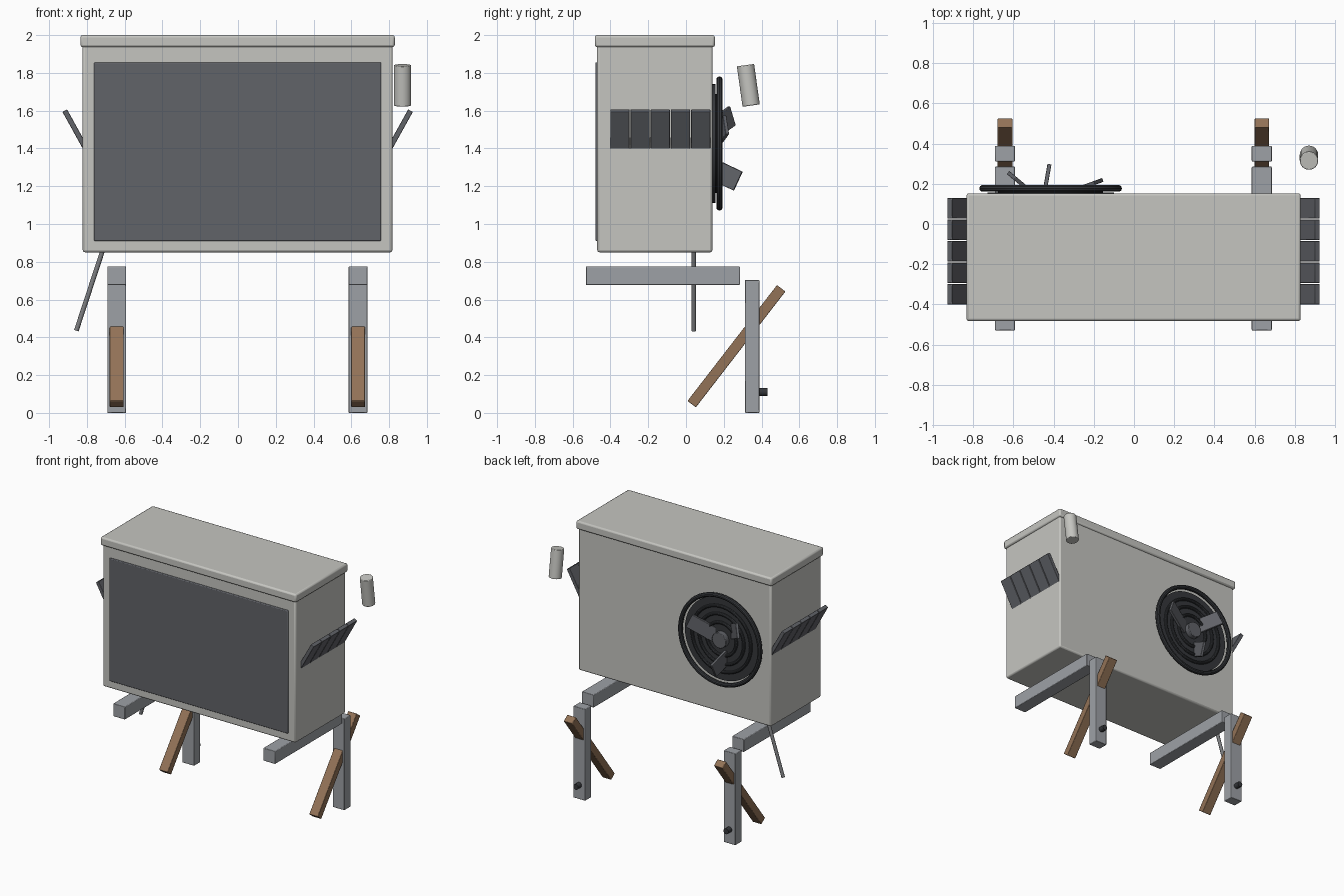
import bpy
from math import radians, cos, sin, pi
from mathutils import Vector

cube = bpy.data.objects.get("Cube")
if cube:
    bpy.data.objects.remove(cube, do_unlink=True)


def material(name, rgb):
    m = bpy.data.materials.new(name)
    m.use_nodes = True
    m.diffuse_color = (*rgb, 1)
    m.node_tree.nodes["Principled BSDF"].inputs["Base Color"].default_value = (*rgb, 1)
    return m


SHELL = material("warm_light_grey", (0.56, 0.56, 0.53))
SLATE = material("slate_grey", (0.12, 0.125, 0.14))
STEEL = material("steel_grey", (0.34, 0.355, 0.38))
ROD = material("mid_grey", (0.20, 0.205, 0.215))
DARK = material("charcoal", (0.035, 0.038, 0.043))
WOOD = material("brown_wood", (0.29, 0.17, 0.095))


def finish(name, mat, bevel=0.0):
    ob = bpy.context.object
    ob.name = name
    ob.data.materials.append(mat)
    if bevel:
        mod = ob.modifiers.new("soft_edges", "BEVEL")
        mod.width = bevel
        mod.segments = 2
    bpy.ops.object.shade_smooth_by_angle(angle=radians(35))
    return ob


def box(name, mat, centre, size, rot=(0, 0, 0), bevel=0.004):
    bpy.ops.mesh.primitive_cube_add(size=1, location=centre, rotation=rot)
    bpy.context.object.scale = size
    bpy.ops.object.transform_apply(location=False, rotation=False, scale=True)
    return finish(name, mat, bevel)


def rod(name, mat, a, b, radius, sides=24, bevel=0.0):
    a, b = Vector(a), Vector(b)
    bpy.ops.mesh.primitive_cylinder_add(vertices=sides, radius=radius,
                                        depth=(b - a).length, location=(a + b) / 2)
    bpy.context.object.rotation_euler = (b - a).to_track_quat("Z", "Y").to_euler()
    return finish(name, mat, bevel)


def ring(name, mat, centre, major, minor):
    bpy.ops.mesh.primitive_torus_add(major_radius=major, minor_radius=minor,
                                     major_segments=48, minor_segments=10,
                                     location=centre, rotation=(pi / 2, 0, 0))
    return finish(name, mat)


# Cabinet, lid and front panel
box("cabinet", SHELL, (-0.002, -0.165, 1.4), (1.64, 0.61, 1.1), bevel=0.012)
box("lid", SHELL, (-0.002, -0.165, 1.968), (1.664, 0.636, 0.064), bevel=0.012)
box("front_panel", SLATE, (-0.002, -0.465, 1.383), (1.52, 0.03, 0.946), bevel=0.006)

# Angled louvre slats on both sides
for side, label in ((1, "left"), (-1, "right")):
    for i in range(5):
        box(f"{label}_slat_{i + 1}", SLATE,
            (side * 0.857 - 0.002, -0.35 + i * 0.107, 1.495),
            (0.028, 0.102, 0.24), (0, side * radians(29), 0), 0.003)

# Fan on the back: disc, guard rings, hub and blades
FX, FZ = -0.415, 1.426
rod("fan_disc", DARK, (FX, 0.12, FZ), (FX, 0.156, FZ), 0.315, 48)
ring("fan_outer_ring", DARK, (FX, 0.177, FZ), 0.338, 0.017)
for i, radius in enumerate((0.25, 0.19, 0.125)):
    ring(f"fan_guard_ring_{i + 1}", DARK, (FX, 0.16, FZ), radius, 0.012)
rod("fan_hub", SLATE, (FX, 0.13, FZ), (FX, 0.193, FZ), 0.06, 24, 0.004)
for i in range(3):
    a = radians(20 + 120 * i)
    box(f"fan_blade_{i + 1}", SLATE,
        (FX + 0.155 * cos(a), 0.178, FZ + 0.155 * sin(a)),
        (0.22, 0.02, 0.11), (0, radians(-25), a), 0.003)

# Support brackets: arm, post, wooden brace and peg
for side, label in ((1, "left"), (-1, "right")):
    x = side * 0.639 - 0.003
    box(f"{label}_arm", STEEL, (x, -0.122, 0.726), (0.1, 0.815, 0.098))
    box(f"{label}_post", STEEL, (x, 0.35, 0.352), (0.1, 0.077, 0.704))
    box(f"{label}_brace", WOOD, (x, 0.267, 0.353), (0.074, 0.775, 0.056),
        (radians(52.3), 0, 0))
    rod(f"{label}_peg", DARK, (x, 0.36, 0.11), (x, 0.431, 0.11), 0.021, 16)

# Drain rod below and loose canister beside the cabinet
rod("drain_rod", ROD, (-0.705, 0.041, 0.895), (-0.856, 0.041, 0.435), 0.0125, 16)
rod("canister", SHELL, (0.871, 0.345, 1.627), (0.871, 0.315, 1.841), 0.046, 24, 0.004)
